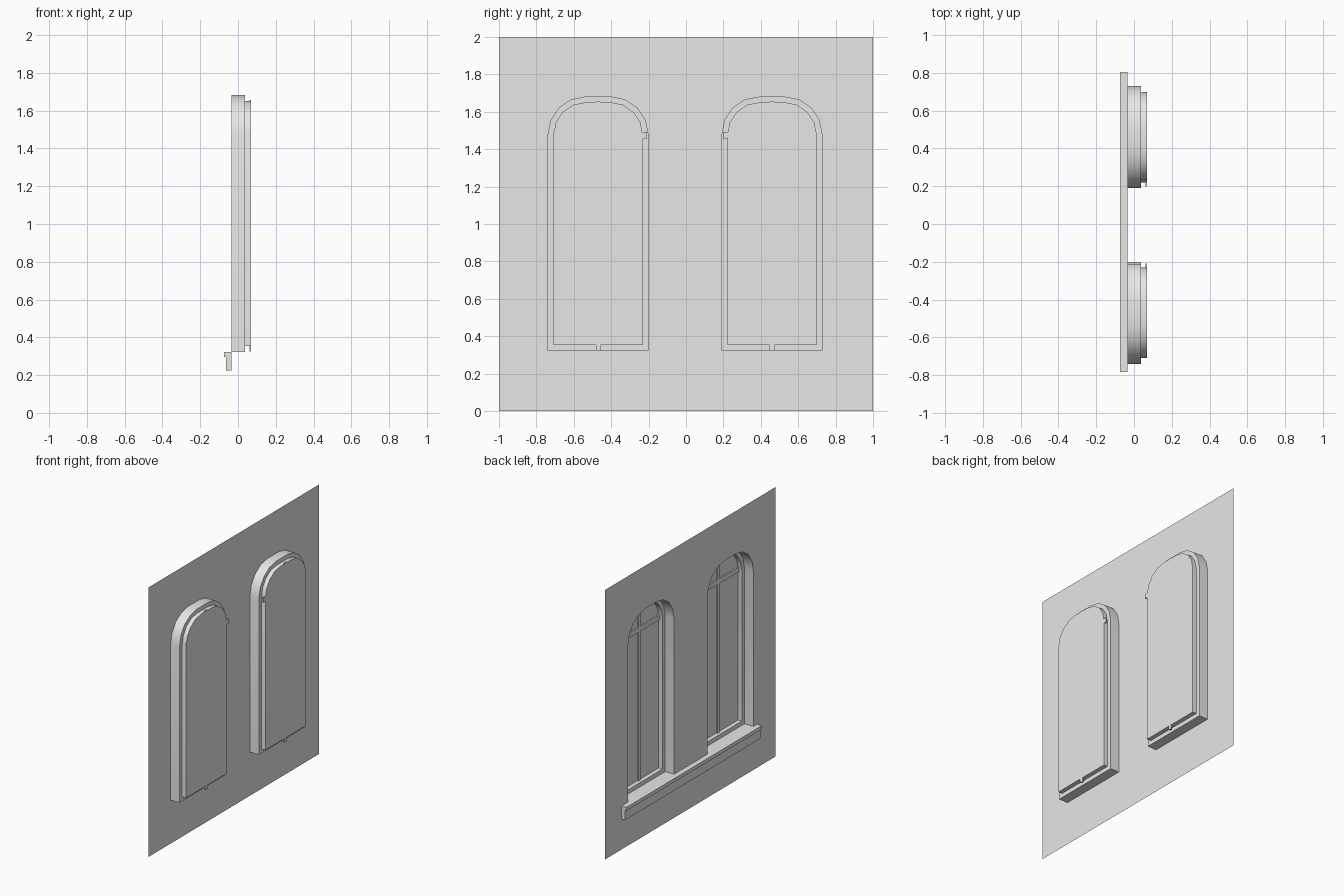
import bpy, bmesh, math

cube = bpy.data.objects.get("Cube")
if cube:
    bpy.data.objects.remove(cube)

grey = bpy.data.materials.new("plain_grey")
grey.use_nodes = True
grey.diffuse_color = (0.8, 0.8, 0.8, 1)
grey.node_tree.nodes["Principled BSDF"].inputs["Base Color"].default_value = (0.8, 0.8, 0.8, 1)

WALL_X, STEP_X, PANE_X = -0.035, 0.038, 0.07
BOTTOM, TOP, HALF, RADIUS = 0.323, 1.682, 0.27, 0.205
INSET = 0.031


def finish(name, bm, smooth=False):
    mesh = bpy.data.meshes.new(name)
    bm.to_mesh(mesh)
    bm.free()
    mesh.materials.append(grey)
    obj = bpy.data.objects.new(name, mesh)
    bpy.context.collection.objects.link(obj)
    if smooth:
        bpy.ops.object.select_all(action='DESELECT')
        obj.select_set(True)
        bpy.context.view_layer.objects.active = obj
        bpy.ops.object.shade_smooth_by_angle(angle=math.radians(35))
    return obj


def arch(cy, inset=0.0):
    """Outline of a window: square foot, rounded shoulders and a flat crown."""
    half, r = HALF - inset, RADIUS - inset
    pts = [(cy - half, BOTTOM + inset), (cy + half, BOTTOM + inset)]
    for side, start in ((1, 0), (-1, 90)):
        for i in range(5):
            a = math.radians(start + i * 22.5)
            pts.append((cy + side * (half - r) + r * math.cos(a),
                        TOP - RADIUS + r * math.sin(a)))
    return pts


def ring(bm, outline, x):
    return [bm.verts.new((x, y, z)) for y, z in outline]


def bridge(bm, a, b):
    for i in range(len(a)):
        j = (i + 1) % len(a)
        bm.faces.new((a[i], a[j], b[j], b[i]))


def box(name, x, y, z):
    bm = bmesh.new()
    low, high = (ring(bm, [(y[0], z[0]), (y[1], z[0]), (y[1], z[1]), (y[0], z[1])], v) for v in x)
    bridge(bm, low, high)
    bm.faces.new(low[::-1])
    bm.faces.new(high)
    bmesh.ops.recalc_face_normals(bm, faces=bm.faces)
    return finish(name, bm)


windows = (("right", -0.47, 1), ("left", 0.46, -1))

# Thin wall sheet with two arched openings
bm = bmesh.new()
edges = []
for outline in [[(-1, 0), (1, 0), (1, 2), (-1, 2)]] + [arch(cy) for _, cy, _ in windows]:
    loop = ring(bm, outline, WALL_X)
    edges += [bm.edges.new((loop[i - 1], loop[i])) for i in range(len(loop))]
bmesh.ops.triangle_fill(bm, edges=edges, use_beauty=True, normal=(1, 0, 0))
finish("wall", bm)

for name, cy, s in windows:
    # Stepped reveal: deep outer sleeve, narrow ledge, shallow inner sleeve
    bm = bmesh.new()
    loops = [ring(bm, arch(cy), WALL_X), ring(bm, arch(cy), STEP_X),
             ring(bm, arch(cy, INSET), STEP_X), ring(bm, arch(cy, INSET), PANE_X)]
    for a, b in zip(loops, loops[1:]):
        bridge(bm, a, b)
    finish(name + "_window_reveal", bm, True)

    # Closing pane
    bm = bmesh.new()
    bm.faces.new(ring(bm, arch(cy, INSET), PANE_X))
    finish(name + "_window_pane", bm)

    # Glazing bars, with ends passing slightly through the sleeve
    depth = (0.06, PANE_X - 0.0005)
    box(name + "_mullion", depth, sorted((cy - s * 0.012, cy + s * 0.014)), (0.325, 1.656))
    box(name + "_transom", depth, sorted((cy - s * 0.238, cy + s * 0.261)), (1.458, 1.493))

# Sill with an overhanging top lip, shared by both windows
bm = bmesh.new()
profile = [(WALL_X, 0.225), (-0.064, 0.225), (-0.064, 0.297),
           (-0.075, 0.297), (-0.075, BOTTOM), (WALL_X, BOTTOM)]
ends = [[bm.verts.new((x, y, z)) for x, z in profile] for y in (-0.783, 0.806)]
bridge(bm, *ends)
for end in ends:
    bm.faces.new(end)
bmesh.ops.recalc_face_normals(bm, faces=bm.faces)
finish("window_sill", bm)
